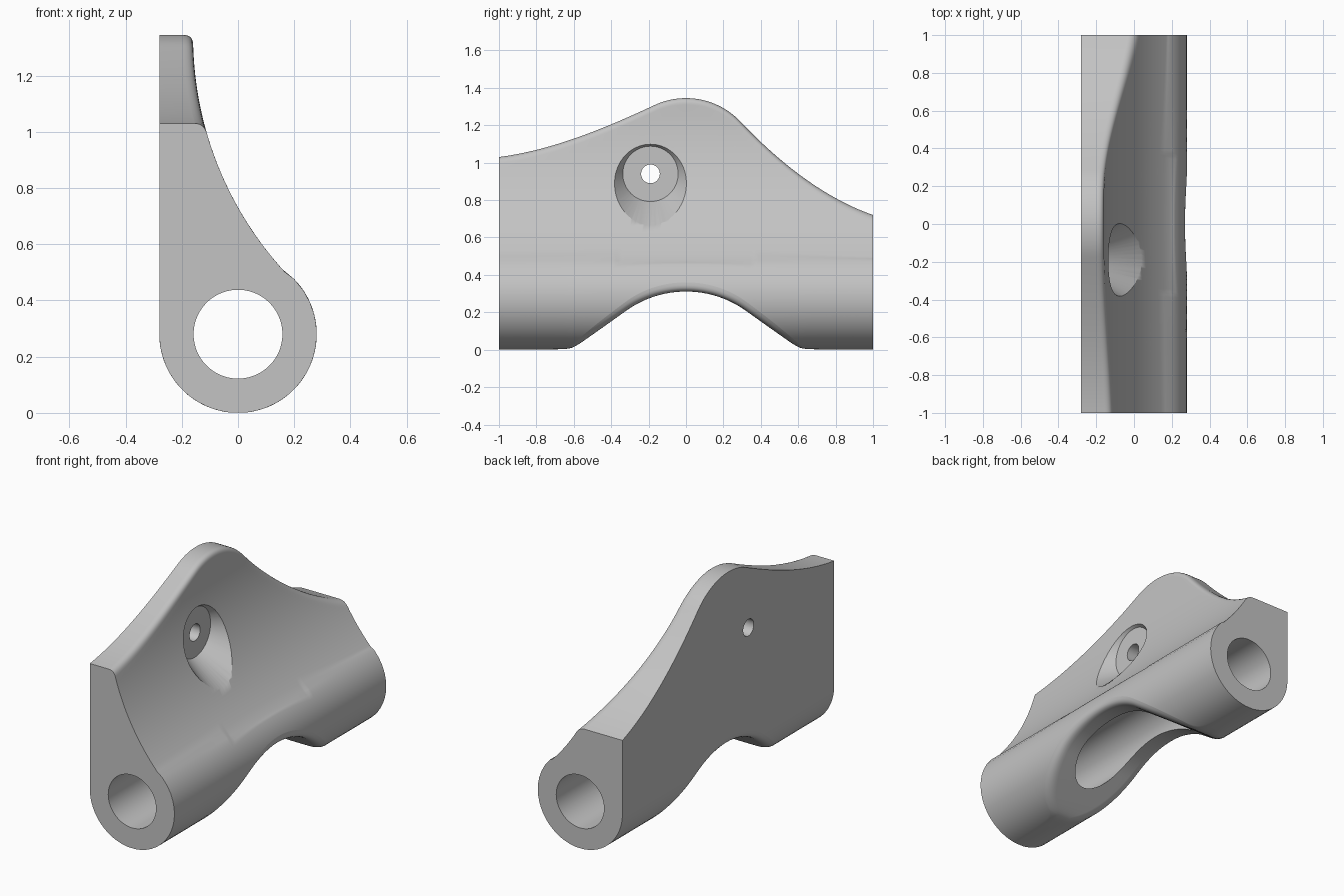
import bpy, bmesh, math
from mathutils import Vector, Matrix

if "Cube" in bpy.data.objects:
    bpy.data.objects.remove(bpy.data.objects["Cube"], do_unlink=True)

R = 0.28                                   # tube radius, also its centre height
ARC_X, ARC_Z, ARC_R = 1.08, 1.34, 1.24     # concave flank arc
JOIN_Z = 0.476                             # tube runs into the flank here
STATIONS = 128

grey = bpy.data.materials.new("plain grey")
grey.use_nodes = True
colour = (0.55, 0.55, 0.55, 1)
grey.diffuse_color = colour
grey.node_tree.nodes["Principled BSDF"].inputs["Base Color"].default_value = colour


def tube_x(z):
    return math.sqrt(max(R * R - (z - R) ** 2, 0))


def right_x(z):
    if z < JOIN_Z:
        return tube_x(z)
    return ARC_X - math.sqrt(ARC_R ** 2 - (z - ARC_Z) ** 2)


def left_x(z):
    return -tube_x(z) if z < R else -R


def sweep(y0, z0, s0, y1, z1, s1, y):
    """Height of a smooth curve between two points with given end slopes."""
    w = y1 - y0
    t = (y - y0) / w
    return (z0 * (1 + 2 * t) * (1 - t) ** 2 + s0 * w * t * (1 - t) ** 2
            + z1 * t * t * (3 - 2 * t) + s1 * w * t * t * (t - 1))


def crest(y):
    """Upper outline: round peak with a hollow slope on each side."""
    peak, r, ya, yb = 1.345, 0.4, -0.17, 0.29
    arc = lambda v: peak - r + math.sqrt(r * r - v * v)
    slope = lambda v: -v / math.sqrt(r * r - v * v)
    if y < ya:
        return sweep(-1, 1.03, 0.13, ya, arc(ya), slope(ya), y)
    if y > yb:
        return sweep(yb, arc(yb), slope(yb), 1, 0.72, -0.35, y)
    return arc(y)


def notch(y):
    """Lower outline: arched relief under the tube."""
    r, edge = 0.55, 0.32
    a = min(abs(y), edge)
    root = math.sqrt(r * r - a * a)
    z = 0.31 - r + root - (abs(y) - a) * edge / root
    return 0.0005 + (z + math.sqrt(z * z + 0.0004)) / 2 if z < 0.2 else z + 0.001


def rounded(p0, p1, p2, n=6):
    p0, p1, p2 = Vector(p0), Vector(p1), Vector(p2)
    return [p0 * (1 - t) ** 2 + p1 * 2 * t * (1 - t) + p2 * t * t
            for t in [i / n for i in range(n + 1)]]


def eased(z0, z1, n):
    return [z0 + (z1 - z0) * (1 - math.cos(i / n * math.pi / 2)) for i in range(1, n + 1)]


def section(y):
    low, high = notch(y), crest(y)
    xl, xr = left_x(low), right_x(low)
    d = min(0.05, 0.5 * xr)
    zf = R + R * math.sin(math.asin((low - R) / R) + d / R)
    # right lower lip, tube, flank and rounded top corner
    pts = rounded((xr - d, low), (xr, low), (right_x(zf), zf))
    pts += [Vector((right_x(z), z)) for z in eased(zf, JOIN_Z, 18)]
    top = high - 0.035
    pts += [Vector((right_x(z), z)) for z in
            [JOIN_Z + (top - JOIN_Z) * i / 20 for i in range(1, 20)]]
    xt = right_x(high)
    pts += rounded((right_x(top), top), (xt, high), (xt - 0.035, high))
    # flat back and left lower lip
    pts.append(Vector((-R, high)))
    pts += [Vector((left_x(z), z)) for z in reversed(eased(zf, 0.4, 18))]
    pts += rounded((left_x(zf), zf), (xl, low), (xl + d, low))
    return [(p.x, y, p.y) for p in pts]


def finish(bm, name):
    bmesh.ops.recalc_face_normals(bm, faces=bm.faces)
    mesh = bpy.data.meshes.new(name)
    bm.to_mesh(mesh)
    bm.free()
    mesh.materials.append(grey)
    ob = bpy.data.objects.new(name, mesh)
    bpy.context.collection.objects.link(ob)
    return ob


def cutter(name, r1, r2, depth, centre, axis, turn, sides):
    bm = bmesh.new()
    bmesh.ops.create_cone(bm, cap_ends=True, segments=sides, radius1=r1, radius2=r2,
                          depth=depth, matrix=Matrix.Translation(centre)
                          @ Matrix.Rotation(math.radians(turn), 4, axis))
    ob = finish(bm, name)
    ob.hide_render = True
    return ob


# Bracket body lofted along its length
bm = bmesh.new()
rings = [[bm.verts.new(p) for p in section(-1 + 2 * i / STATIONS)]
         for i in range(STATIONS + 1)]
for a, b in zip(rings, rings[1:]):
    for i in range(len(a)):
        j = (i + 1) % len(a)
        bm.faces.new((a[i], a[j], b[j], b[i]))
bm.faces.new(rings[0])
bm.faces.new(rings[-1])
body = finish(bm, "bracket_body")
bpy.context.view_layer.objects.active = body
body.select_set(True)

# Long bore, conical bolt recess and bolt hole
hole_y, hole_z, floor_x, reach = -0.19, 0.94, -0.152, 0.4
cutters = [
    cutter("bore_cutter", 0.158, 0.158, 2.4, (0, 0, R), 'X', 90, 96),
    cutter("recess_cutter", 0.148, 0.148 + reach * 0.66, reach,
           (floor_x + reach / 2, hole_y, hole_z), 'Y', 90, 64),
    cutter("bolt_hole_cutter", 0.05, 0.05, 0.8, (-0.2, hole_y, hole_z), 'Y', 90, 40),
]
for c in cutters:
    mod = body.modifiers.new(c.name, 'BOOLEAN')
    mod.operation = 'DIFFERENCE'
    mod.solver = 'EXACT'
    mod.object = c
    bpy.ops.object.modifier_apply(modifier=mod.name)
    bpy.data.objects.remove(c, do_unlink=True)

# Smooth curved skin, crisp machined edges
bpy.ops.object.select_all(action='DESELECT')
body.select_set(True)
bpy.ops.object.shade_smooth_by_angle(angle=math.radians(30))
weighted = body.modifiers.new("even_shading", 'WEIGHTED_NORMAL')
weighted.keep_sharp = True
